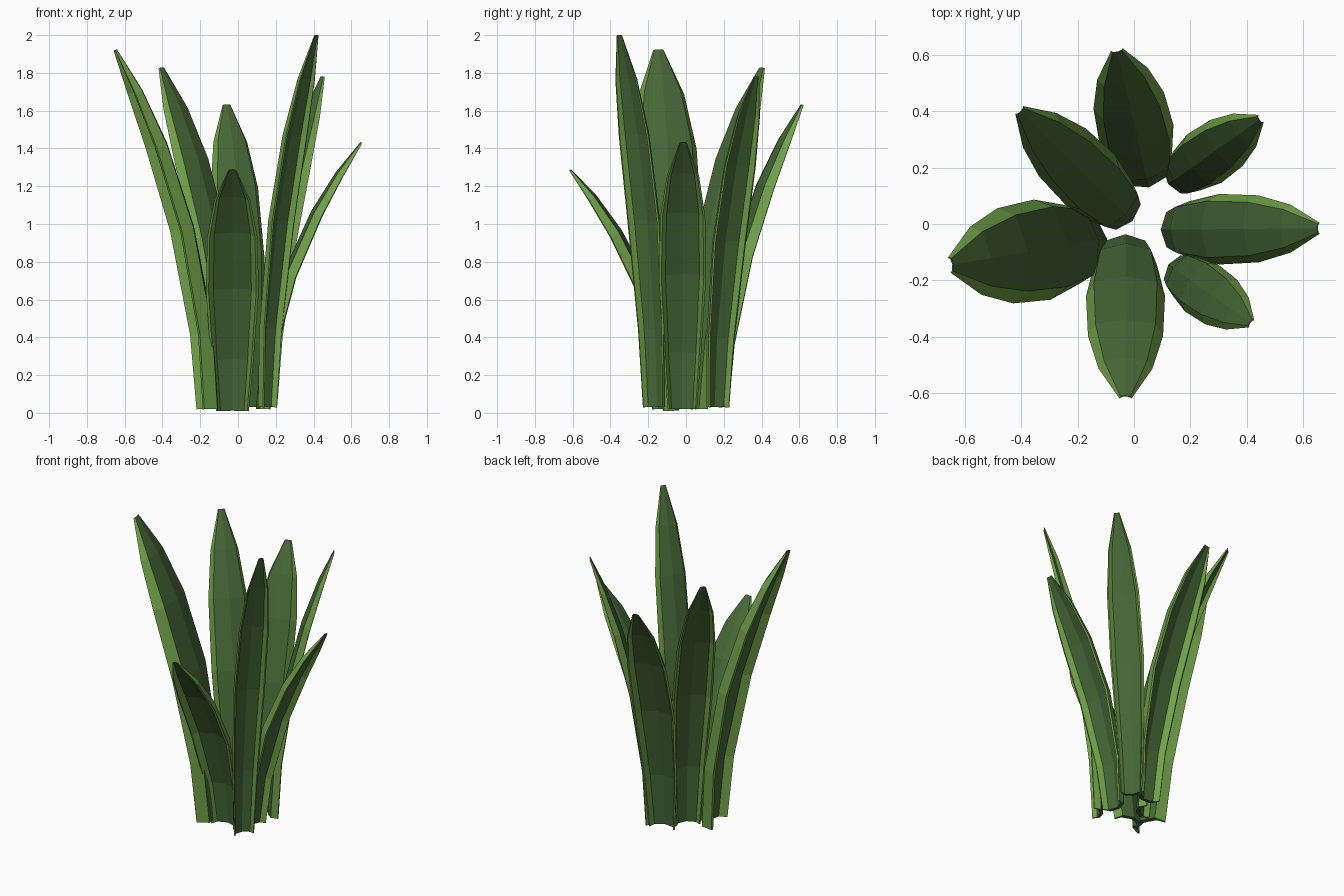
import bpy, bmesh
from mathutils import Vector

if "Cube" in bpy.data.objects:
    bpy.data.objects.remove(bpy.data.objects["Cube"])


def material(name, color):
    m = bpy.data.materials.new(name)
    m.diffuse_color = (*color, 1)
    m.use_nodes = True
    m.node_tree.nodes["Principled BSDF"].inputs["Base Color"].default_value = m.diffuse_color
    return m


dark = material("dark green", (0.062, 0.138, 0.038))
light = material("light green margin", (0.165, 0.36, 0.068))

# rows along a leaf: position, width factor, fold-depth factor
ROWS = [(0, .62, .42), (.21, .80, .42), (.5, 1, .40),
        (.73, .95, .36), (.88, .68, .25), (1, .16, .06)]
# folded blade section (across, outward): inner skin, then outer skin
SECTION = [(-1, .35), (-.80, -.62), (0, -1), (.80, -.62), (1, .35),
           (.90, .45), (.72, -.22), (0, -.60), (-.72, -.22), (-.90, .45)]
MARGIN = {0, 3, 4, 5, 8, 9}   # section sides that form the pale edge


def leaf(name, base, tip, height, half_width, z0=0.02):
    base, tip = Vector((*base, 0)), Vector((*tip, 0))
    reach = tip - base
    out = reach.normalized()
    across = Vector((-out.y, out.x, 0))
    rise = height - z0
    bm = bmesh.new()
    rings = []
    for t, w, h in ROWS:
        center = base + reach * (.10 * t + .90 * t * t) + Vector((0, 0, z0 + rise * t))
        tangent = (reach * (.10 + 1.80 * t) + Vector((0, 0, rise))).normalized()
        normal = across.cross(tangent).normalized()
        if normal.dot(out) < 0:
            normal = -normal
        rings.append([bm.verts.new(center + across * (u * w * half_width)
                                   + normal * (v * h * half_width)) for u, v in SECTION])
    n = len(SECTION)
    for a, b in zip(rings, rings[1:]):
        for i in range(n):
            j = (i + 1) % n
            f = bm.faces.new((a[i], a[j], b[j], b[i]))
            f.material_index = 1 if i in MARGIN else 0
    # end caps follow the fold
    for r in (rings[0], rings[-1]):
        for i in range(4):
            f = bm.faces.new((r[i], r[i + 1], r[8 - i], r[9 - i]))
            f.material_index = 1 if i in (0, 3) else 0
    bmesh.ops.recalc_face_normals(bm, faces=bm.faces)
    me = bpy.data.meshes.new(name)
    bm.to_mesh(me)
    bm.free()
    me.materials.append(dark)
    me.materials.append(light)
    bpy.context.collection.objects.link(bpy.data.objects.new(name, me))


# rosette of seven leaves
leaf("leaf_right", (.147, -.02), (.655, -.015), 1.43, .125)
leaf("leaf_front_right", (.157, -.168), (.415, -.352), 2.0, .102, .03)
leaf("leaf_front", (-.03, -.095), (-.03, -.615), 1.285, .14, .01)
leaf("leaf_left", (-.17, -.065), (-.65, -.145), 1.92, .18, .02)
leaf("leaf_back_left", (-.043, .047), (-.405, .402), 1.825, .125, .02)
leaf("leaf_back", (.04, .185), (-.06, .615), 1.63, .135, .03)
leaf("leaf_back_right", (.157, .167), (.448, .372), 1.78, .105, .03)
